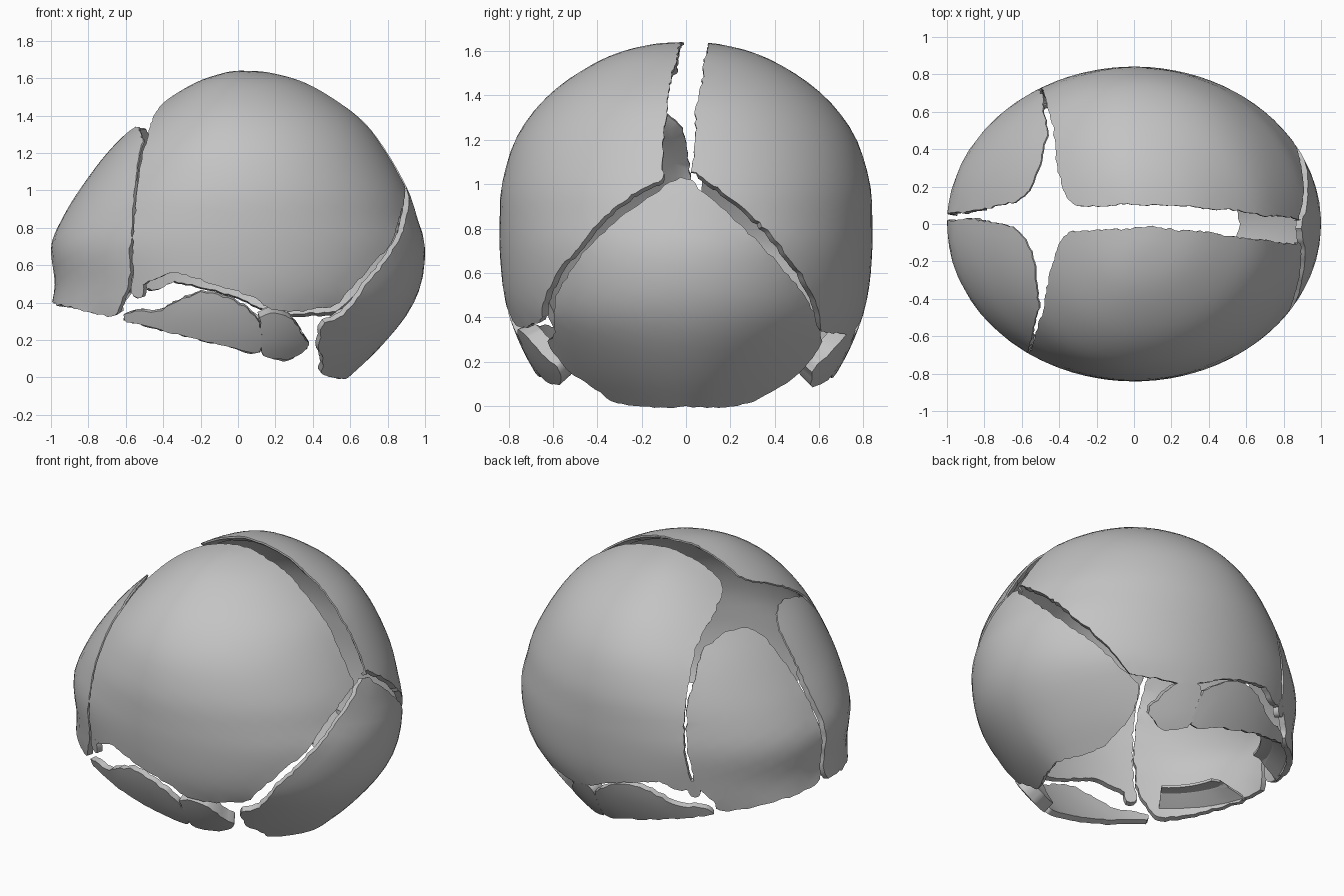
import bpy, bmesh, math, random
from mathutils import Vector
from mathutils.bvhtree import BVHTree
from mathutils.geometry import delaunay_2d_cdt

random.seed(4)
if "Cube" in bpy.data.objects:
    bpy.data.objects.remove(bpy.data.objects["Cube"])

bone = bpy.data.materials.new("bone grey")
bone.use_nodes = True
bone.diffuse_color = (0.55, 0.55, 0.55, 1)
bone.node_tree.nodes["Principled BSDF"].inputs["Base Color"].default_value = bone.diffuse_color

CENTRE = Vector((0, 0, .7))

# Guide surface of the whole vault: height, rear x, front x, half width
RINGS = [(-.2, -.8, .35, .42), (0, -.9, .59, .56), (.15, -.95, .75, .68),
         (.33, -1, .9, .77), (.5, -.98, .98, .82), (.7, -1, 1, .84),
         (.85, -.94, .96, .84), (1, -.85, .91, .83), (1.2, -.7, .8, .77),
         (1.36, -.54, .68, .66), (1.48, -.39, .53, .52), (1.58, -.22, .35, .34),
         (1.63, -.07, .17, .16), (1.64, 0, .05, .02)]


def catmull(a, b, c, d, t):
    return tuple(q + t * (r - p + t * (2 * p - 5 * q + 4 * r - s + t * (3 * (q - r) + s - p))) / 2
                 for p, q, r, s in zip(a, b, c, d))


def make_guide():
    seg, rows = 128, []
    last = len(RINGS) - 1
    for i in range(last):
        quad = [RINGS[min(max(i + k, 0), last)] for k in (-1, 0, 1, 2)]
        rows += [catmull(*quad, k / 6) for k in range(6)]
    rows.append(RINGS[-1])
    verts, faces = [], []
    for z, lo, hi, w in rows:
        for k in range(seg):
            a = math.tau * k / seg
            c = math.cos(a)
            # The low rear narrows toward the neck
            taper = 1 - .3 * max(c, 0) ** 2 * max(0, 1 - z / .4)
            verts.append(Vector((c * (hi if c > 0 else -lo), w * taper * math.sin(a), z)))
    for r in range(len(rows) - 1):
        for k in range(seg):
            n = (k + 1) % seg
            faces.append((r * seg + k, r * seg + n, (r + 1) * seg + n, (r + 1) * seg + k))
    faces.append(tuple(range(len(verts) - seg, len(verts))))
    return BVHTree.FromPolygons(verts, faces)


GUIDE = make_guide()


def cast(origin, direction):
    hit = GUIDE.ray_cast(Vector(origin), Vector(direction))[0]
    return hit or GUIDE.find_nearest(Vector(origin) + Vector(direction) * 5)[0]


# Outline points placed on the guide along an axis
def side(s, pts):
    return [cast((x, 5 * s, z), (0, -s, 0)) for x, z in pts]


def top(pts):
    return [cast((x, y, 5), (0, 0, -1)) for x, y in pts]


def end(s, pts):
    return [cast((5 * s, y, z), (-s, 0, 0)) for y, z in pts]


def finish(name, verts, faces, thickness):
    mesh = bpy.data.meshes.new(name)
    mesh.from_pydata(verts, [], faces)
    bm = bmesh.new()
    bm.from_mesh(mesh)
    bmesh.ops.delete(bm, geom=[v for v in bm.verts if not v.link_faces], context='VERTS')
    bm.normal_update()
    flip = [f for f in bm.faces if f.normal.dot(f.calc_center_median() - CENTRE) < 0]
    bmesh.ops.reverse_faces(bm, faces=flip)
    bm.verts.index_update()
    thin = [v.index for v in bm.verts if v.is_boundary and v.co.z > 1.05]
    bm.to_mesh(mesh)
    bm.free()
    mesh.materials.append(bone)
    ob = bpy.data.objects.new(name, mesh)
    bpy.context.collection.objects.link(ob)
    # Upper edges thin out toward the soft gaps
    group = ob.vertex_groups.new(name="thickness")
    group.add(range(len(mesh.vertices)), 1, 'REPLACE')
    group.add(thin, .3, 'REPLACE')
    mod = ob.modifiers.new("thickness", 'SOLIDIFY')
    mod.thickness, mod.offset, mod.vertex_group = thickness, -1, group.name
    bpy.ops.object.select_all(action='DESELECT')
    ob.select_set(True)
    bpy.context.view_layer.objects.active = ob
    bpy.ops.object.modifier_apply(modifier=mod.name)
    bpy.ops.object.shade_smooth_by_angle(angle=math.radians(45))


# Curved plate of bone filling an outline on the guide surface
def plate(name, outline, thickness=.035, step=.045, ragged=.008):
    dirs = [(p - CENTRE).normalized() for p in outline]
    axis = sum(dirs, Vector()).normalized()
    u = axis.orthogonal().normalized()
    v = axis.cross(u)
    flat = [Vector((d.dot(u), d.dot(v))) / (1 + d.dot(axis)) for d in dirs]
    edge = []
    for a, b in zip(flat, flat[1:] + flat[:1]):
        n = max(1, round((b - a).length / .018))
        edge += [a.lerp(b, k / n) for k in range(n)]
    n = len(edge)
    for _ in range(2):
        edge = [(edge[i - 1] + edge[i] * 2 + edge[(i + 1) % n]) / 4 for i in range(n)]
    edge = [p + Vector((random.uniform(-1, 1), random.uniform(-1, 1))) * ragged / 2 for p in edge]
    cells = range(-int(1.2 / step), int(1.2 / step))
    grid = [Vector((i + .5 * (j % 2), j * .87)) * step for i in cells for j in cells]
    grid = [g for g in grid if min((g - e).length for e in edge) > step * .4]
    loop = [(i, (i + 1) % n) for i in range(n)]
    pts, _, faces, *_ = delaunay_2d_cdt(edge + grid, loop, [], 1, 1e-5)
    verts = []
    for p in pts:
        q = p.length_squared
        d = (u * p.x + v * p.y) * 2 + axis * (1 - q)
        verts.append(GUIDE.ray_cast(CENTRE, d.normalized())[0] or CENTRE)
    finish(name, verts, faces, thickness)


# Edges that differ between the two sides: along the midline and crown
CROWN = {-1: [(.9, -.1), (.7, -.08), (.4, -.04), (.1, -.01), (-.2, -.03), (-.35, -.04),
              (-.4, -.1), (-.45, -.25), (-.48, -.45)],
         1: [(.9, .02), (.7, .04), (.4, .08), (.1, .1), (-.2, .09), (-.33, .1),
             (-.38, .18), (-.41, .3), (-.43, .5)]}
BROW = {-1: [(-.9, .03), (-.8, .02), (-.65, -.01), (-.58, -.08), (-.53, -.2), (-.505, -.45)],
        1: [(-.9, .06), (-.8, .08), (-.62, .12), (-.56, .18), (-.5, .32), (-.455, .5)]}
# Front and lower edges of the side plates
LOWER = {-1: [(-.54, 1), (-.56, .75), (-.565, .47), (-.5, .5), (-.35, .57), (-.2, .52),
              (-.05, .47), (.1, .43), (.15, .37), (.3, .35), (.52, .38)],
         1: [(-.475, 1), (-.495, .75), (-.53, .47), (-.45, .46), (-.35, .51), (-.2, .48),
             (0, .42), (.12, .36), (.25, .32), (.54, .33)]}
# Rear edges of the side plates
REAR = {-1: [(-.64, .48), (-.48, .72), (-.29, .92), (-.12, 1.02)],
        1: [(.59, .46), (.46, .67), (.27, .88), (.1, 1.01), (.02, 1.07)]}
TEMPLE = {-1: [(-.548, 1), (-.57, .75), (-.575, .5)], 1: [(-.485, 1), (-.505, .75), (-.545, .5)]}

for s, label in ((-1, "right"), (1, "left")):
    # Large side plates
    plate(label + "_parietal", top(CROWN[s]) + side(s, LOWER[s]) + end(1, REAR[s]))
    # Forehead plates
    mid = .02 if s < 0 else .05
    plate(label + "_frontal", end(-1, [(mid, .41), (mid, .6)]) + top(BROW[s])
          + side(s, TEMPLE[s] + [(-.63, .4), (-.64, .32), (-.8, .35)])
          + end(-1, [(s * .35, .38), (s * .15, .395)]))
    # Eye socket roofs folded inward under the forehead
    rim = [cast((0, 0, .4), (-math.cos(a), s * math.sin(a), 0)) for a in
           [math.radians(8 + 4.7 * k) for k in range(8)]]
    rows = []
    for k in range(5):
        t = k / 4
        rows += [p.lerp(Vector((-.45, s * .25, .4)), .03 + t * .42)
                 + Vector((0, 0, .06 * math.sin(t * 2))) for p in rim]
    quads = [(r * 8 + c, r * 8 + c + 1, r * 8 + c + 9, r * 8 + c + 8)
             for r in range(4) for c in range(7)]
    finish(label + "_socket_roof", rows, quads, .015)
    # Low plates around the ears
    plate(label + "_temporal",
          side(s, [(-.6, .35), (-.52, .36), (-.43, .34), (-.35, .4), (-.2, .46), (-.08, .44),
                   (.03, .38), (.11, .32), (.13, .25), (.12, .12), (-.04, .16), (-.2, .2),
                   (-.35, .24), (-.5, .275), (-.63, .31)]), .035, .035)
    # Thick knobs behind the ears
    plate(label + "_mastoid",
          side(s, [(.11, .33), (.2, .35), (.3, .31), (.34, .24), (.39, .17),
                   (.27, .085), (.11, .125), (.13, .24)]), .075, .03)
    # Small wings behind the brow
    plate(label + "_sphenoid_wing",
          side(s, [(-.57, .54), (-.51, .54), (-.5, .42), (-.57, .42)]), .035, .03, .004)

# Rear plate
plate("occipital", end(1, [(0, 1.04), (-.1, .99), (-.3, .85), (-.45, .71), (-.59, .5)])
      + side(-1, [(.56, .33), (.44, .28), (.43, .15), (.46, .08), (.45, .04)])
      + end(1, [(-.34, .02), (-.2, 0), (0, 0), (.28, .01)])
      + side(1, [(.46, .06), (.44, .15), (.46, .28), (.57, .35)])
      + end(1, [(.55, .48), (.41, .65), (.2, .86), (.06, .98)]))
